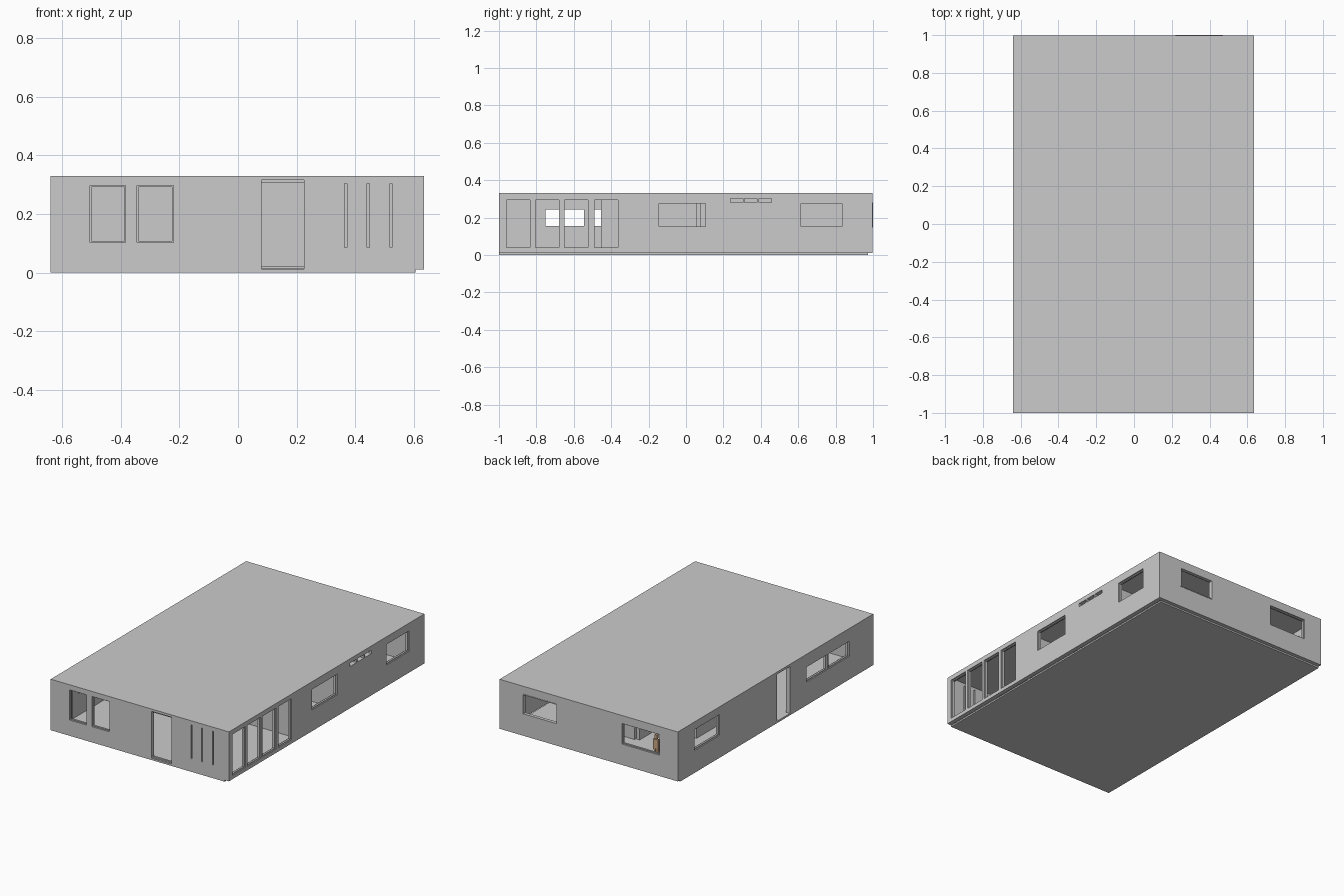
import bpy, bmesh
from mathutils import Matrix, Vector

if "Cube" in bpy.data.objects:
    bpy.data.objects.remove(bpy.data.objects["Cube"])

X0, X1, Y0, Y1 = -0.64, 0.635, -1.0, 0.998   # outer footprint
T = 0.028                                    # outer wall thickness
ZF, ZR, ZC = 0.01, 0.33, 0.32                # floor top, roof top, ceiling


def boxes(name, spans):
    """One object from (x0, x1, y0, y1, z0, z1) spans."""
    bm = bmesh.new()
    for x0, x1, y0, y1, z0, z1 in spans:
        c = Vector(((x0 + x1) / 2, (y0 + y1) / 2, (z0 + z1) / 2))
        m = Matrix.Translation(c) @ Matrix.Diagonal((x1 - x0, y1 - y0, z1 - z0, 1))
        bmesh.ops.create_cube(bm, size=1, matrix=m)
    me = bpy.data.meshes.new(name)
    bm.to_mesh(me)
    bm.free()
    ob = bpy.data.objects.new(name, me)
    bpy.context.collection.objects.link(ob)
    return ob


def span(axis, u0, u1, d0, d1, z0, z1):
    """u runs along the wall, d through its thickness."""
    return (u0, u1, d0, d1, z0, z1) if axis == 'x' else (d0, d1, u0, u1, z0, z1)


def wall(name, axis, u0, u1, d0, d1, openings, framed, out=0.0):
    """Wall slab with cut openings and thin frames set inside them."""
    slab = boxes(name + "_wall", [span(axis, u0, u1, d0, d1, ZF, ZC)])
    cut = boxes(name + "_cutter", [span(axis, a, b, d0 - .05, d1 + .05, c, d)
                                   for a, b, c, d in openings])
    cut.hide_render = True
    mod = slab.modifiers.new("openings", 'BOOLEAN')
    mod.operation, mod.solver, mod.object = 'DIFFERENCE', 'EXACT', cut
    bpy.context.view_layer.objects.active = slab
    bpy.ops.object.modifier_apply(modifier=mod.name)
    bpy.data.objects.remove(cut, do_unlink=True)
    w, e = 0.005, 0.008
    bars = []
    for a, b, c, d in framed:
        for s in ((a, a + w, c, d), (b - w, b, c, d),
                  (a + w, b - w, c, c + w), (a + w, b - w, d - w, d)):
            bars.append(span(axis, s[0], s[1], d0 + e, d1 - e, s[2], s[3]))
    if bars:
        boxes(name + "_window_frames", bars)


# Floor and roof slabs
boxes("floor", [(X0, X1 - .03, Y0, Y1 - .025, 0, ZF)])
boxes("roof", [(X0, X1, Y0, Y1, ZC, ZR)])

# Front wall: two windows, a door and three slits
front_win = [(-.505, -.383, .102, .297), (-.345, -.22, .102, .297)]
front_door = (.08, .225, .012, .315)
slits = [(x - .004, x + .004, .085, .304) for x in (.368, .444, .522)]
wall("front", 'x', X0, X1, Y0, Y0 + T, front_win + [front_door] + slits, front_win)
boxes("front_door_trim", [(.08, .225, Y0 + .008, Y0 + .02, z, z + .008) for z in (.014, .307)])

# Back wall: two windows, one with a proud outer trim
back_win = [(.22, .47, .148, .28), (-.51, -.24, .145, .278)]
wall("back", 'x', X0, X1, Y1 - T, Y1, back_win, back_win)
boxes("back_window_trim", [(.22, .225, Y1 - .02, 1, .148, .28), (.465, .47, Y1 - .02, 1, .148, .28),
                           (.225, .465, Y1 - .02, 1, .148, .153), (.225, .465, Y1 - .02, 1, .275, .28)])

# Right wall: four tall glazed bays, two windows, three vents
bays = [(y, y + .137, .034, .30) for y in (-.965, -.81, -.655, -.495)]
right_win = [(-.15, .108, .147, .28), (.61, .84, .147, .28)]
vents = [(y, y + .066, .28, .302) for y in (.238, .314, .39)]
wall("right", 'y', Y0 + T, Y1 - T, X1 - T, X1, bays + right_win + vents, bays + right_win)

# Left wall: window pair, door and rear window
left_win = [(-.755, -.54, .15, .247), (-.53, -.315, .15, .247), (.57, .826, .145, .28)]
left_door = (-.148, -.015, .012, .315)
wall("left", 'y', Y0 + T, Y1 - T, X0, X0 + T, left_win + [left_door], left_win)

# Interior partitions: (axis, start, end, offset)
h = .012
partitions = [
    ('x', .04, .607, -.27), ('y', -.455, -.07, .03), ('y', -.07, .97, .03),
    ('y', 0, .655, -.115), ('x', -.10, .018, .655), ('x', -.375, -.127, -.015),
    ('x', -.375, -.115, -.18), ('y', -.168, .445, -.375),
    ('x', -.612, -.387, .145), ('x', .042, .45, .065),
    ('x', .042, .607, .20), ('x', .042, .607, .50),
]
boxes("interior_walls", [span(a, u0, u1, d - h, d + h, ZF, ZC) for a, u0, u1, d in partitions])

# Small standing figure in the back bedroom
fx, fy = -.385, .85
skin = bpy.data.materials.new("tan")
skin.diffuse_color = (.62, .40, .24, 1)
skin.use_nodes = True
skin.node_tree.nodes["Principled BSDF"].inputs["Base Color"].default_value = skin.diffuse_color
fig = boxes("standing_figure", [
    (fx - .014, fx - .002, fy - .007, fy + .007, ZF, .10),
    (fx + .002, fx + .014, fy - .007, fy + .007, ZF, .10),
    (fx - .015, fx + .015, fy - .008, fy + .008, .10, .16),
    (fx - .022, fx - .016, fy - .005, fy + .005, .09, .158),
    (fx + .016, fx + .022, fy - .005, fy + .005, .09, .158),
    (fx - .008, fx + .008, fy - .009, fy + .009, .165, .19),
    (fx - .004, fx + .004, fy - .004, fy + .004, .16, .165)])
fig.data.materials.append(skin)
